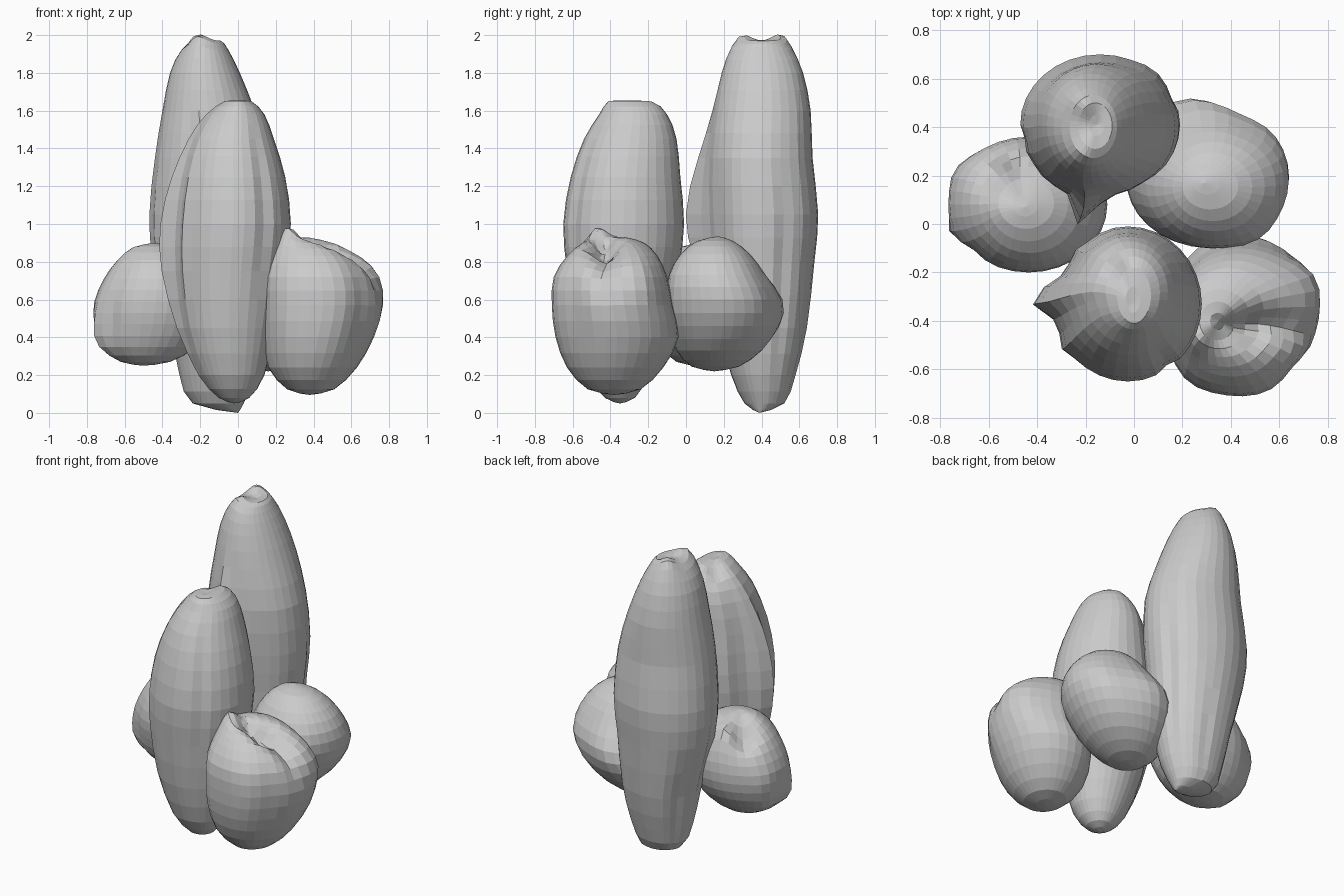
import bpy, bmesh, math


def spline(p0, p1, p2, p3, t):
    return 0.5 * (2 * p1 + (p2 - p0) * t + (2 * p0 - 5 * p1 + 4 * p2 - p3) * t * t
                  + (3 * p1 - p0 - 3 * p2 + p3) * t ** 3)


def body(name, sections, ridges=(), dents=(), dent_base=0.5, sides=32, sub=2):
    """Loft rings (z, x min, x max, y min, y max); the first and last are poles.
    Ridges are (azimuth deg, amount, width deg, z, z spread).
    Dents are (x, y, radius, z shift), fading in above dent_base."""
    n = len(sections)
    rows = []
    for i in range(n - 1):
        quad = [sections[min(max(i + k, 0), n - 1)] for k in (-1, 0, 1, 2)]
        rows += [[spline(*v, j / sub) for v in zip(*quad)] for j in range(sub)]
    rows.append(sections[-1])
    z_top = max(s[0] for s in sections)

    bm = bmesh.new()

    def point(row, a):
        z, x0, x1, y0, y1 = row
        k = 1.0
        for deg, amp, width, zc, zw in ridges:
            d = (math.degrees(a) - deg + 180) % 360 - 180
            k += amp * math.exp(-(d / width) ** 2 - ((z - zc) / zw) ** 2)
        x = (x0 + x1) / 2 + k * (x1 - x0) / 2 * math.cos(a)
        y = (y0 + y1) / 2 + k * (y1 - y0) / 2 * math.sin(a)
        fade = min(max((z - dent_base) / (z_top - dent_base) * 1.5, 0), 1)
        for dx, dy, r, dz in dents:
            z += fade * dz * math.exp(-((x - dx) ** 2 + (y - dy) ** 2) / r ** 2)
        return bm.verts.new((x, y, z))

    rings = [[point(r, 2 * math.pi * s / sides) for s in range(sides)] for r in rows[1:-1]]
    bottom, top = point(rows[0], 0), point(rows[-1], 0)
    for s in range(sides):
        t = (s + 1) % sides
        bm.faces.new((bottom, rings[0][t], rings[0][s]))
        bm.faces.new((top, rings[-1][s], rings[-1][t]))
        for lo, hi in zip(rings, rings[1:]):
            bm.faces.new((lo[s], lo[t], hi[t], hi[s]))
    mesh = bpy.data.meshes.new(name)
    bm.to_mesh(mesh)
    bm.free()
    obj = bpy.data.objects.new(name, mesh)
    bpy.context.collection.objects.link(obj)
    return obj


# Tall rear pod, with a front fin and creased lower end
body("tall_rear_pod", [
    (0.0, 0.0, 0.0, 0.39, 0.39), (0.05, -0.24, 0.03, 0.31, 0.52),
    (0.2, -0.31, 0.09, 0.24, 0.58), (0.45, -0.36, 0.14, 0.18, 0.64),
    (0.8, -0.45, 0.17, 0.14, 0.68), (1.05, -0.47, 0.19, 0.12, 0.70),
    (1.35, -0.44, 0.17, 0.12, 0.67), (1.6, -0.40, 0.09, 0.15, 0.66),
    (1.8, -0.36, 0.01, 0.19, 0.62), (1.92, -0.30, -0.05, 0.24, 0.56),
    (1.97, -0.23, -0.09, 0.31, 0.50), (1.965, -0.15, -0.15, 0.41, 0.41)],
    [(-100, 0.46, 9, 1.0, 0.42), (-55, -0.04, 12, 0.9, 0.5), (-128, 0.05, 10, 1.0, 0.5),
     (22, -0.05, 6, 0.7, 0.5), (75, -0.06, 6, 0.3, 0.3), (120, 0.05, 8, 0.4, 0.3),
     (150, -0.06, 6, 0.35, 0.35), (190, -0.05, 6, 0.8, 0.5), (50, 0.04, 8, 1.1, 0.5)],
    [(-0.22, 0.51, 0.06, 0.045), (-0.21, 0.29, 0.06, 0.04)], 1.7)

# Shorter front pod, with a left-hand fin
body("front_pod", [
    (0.05, -0.02, -0.02, -0.35, -0.35), (0.08, -0.10, 0.06, -0.43, -0.27),
    (0.2, -0.20, 0.14, -0.52, -0.20), (0.45, -0.29, 0.20, -0.59, -0.11),
    (0.75, -0.33, 0.25, -0.63, -0.04), (1.0, -0.33, 0.28, -0.65, -0.01),
    (1.25, -0.30, 0.25, -0.61, -0.03), (1.45, -0.24, 0.19, -0.54, -0.05),
    (1.58, -0.16, 0.14, -0.46, -0.10), (1.65, -0.07, 0.07, -0.41, -0.18),
    (1.65, -0.01, -0.01, -0.33, -0.33)],
    [(177, 0.30, 10, 0.9, 0.55), (150, -0.06, 10, 1.0, 0.5), (212, 0.06, 8, 0.9, 0.5),
     (197, -0.06, 6, 1.0, 0.5), (-58, -0.06, 6, 1.1, 0.4), (120, -0.05, 7, 1.2, 0.4)],
    [(-0.08, -0.19, 0.05, -0.04)], 1.4)

# Large right front bulb, cleft into two lobes near its top
body("right_front_bulb", [
    (0.095, 0.38, 0.38, -0.38, -0.38), (0.125, 0.26, 0.51, -0.52, -0.24),
    (0.24, 0.16, 0.63, -0.63, -0.12), (0.4, 0.13, 0.72, -0.69, -0.04),
    (0.57, 0.13, 0.77, -0.71, -0.07), (0.72, 0.13, 0.75, -0.70, -0.10),
    (0.83, 0.16, 0.66, -0.63, -0.15), (0.90, 0.20, 0.54, -0.55, -0.22),
    (0.93, 0.27, 0.42, -0.48, -0.32), (0.93, 0.35, 0.35, -0.40, -0.40)],
    [(-10, -0.18, 14, 0.82, 0.2), (32, 0.10, 18, 0.70, 0.18), (-42, -0.11, 20, 0.6, 0.3),
     (228, 0.08, 22, 0.55, 0.3), (140, -0.05, 20, 0.6, 0.25)],
    [(0.48, -0.43, 0.07, -0.12), (0.60, -0.42, 0.09, -0.06), (0.38, -0.44, 0.05, -0.07),
     (0.26, -0.47, 0.06, 0.06)], 0.55)

# Right rear bulb, its lower side leaning inwards
body("right_rear_bulb", [
    (0.22, 0.16, 0.16, 0.15, 0.15), (0.245, 0.06, 0.30, 0.03, 0.28),
    (0.33, -0.02, 0.46, -0.05, 0.40), (0.46, -0.03, 0.58, -0.09, 0.48),
    (0.6, 0.0, 0.64, -0.10, 0.49), (0.73, 0.05, 0.62, -0.09, 0.42),
    (0.84, 0.12, 0.54, -0.03, 0.34), (0.91, 0.20, 0.43, 0.06, 0.25),
    (0.935, 0.29, 0.29, 0.17, 0.17)],
    [(110, 0.12, 22, 0.55, 0.15), (65, -0.05, 18, 0.6, 0.2), (-55, 0.06, 20, 0.6, 0.2)])

# Left bulb
body("left_bulb", [
    (0.25, -0.50, -0.50, 0.06, 0.06), (0.27, -0.62, -0.36, -0.05, 0.18),
    (0.35, -0.73, -0.22, -0.13, 0.27), (0.47, -0.76, -0.14, -0.18, 0.34),
    (0.59, -0.76, -0.11, -0.20, 0.36), (0.71, -0.71, -0.14, -0.18, 0.34),
    (0.81, -0.64, -0.22, -0.12, 0.28), (0.88, -0.56, -0.33, -0.02, 0.19),
    (0.9, -0.45, -0.45, 0.07, 0.07)],
    [(150, 0.06, 16, 0.5, 0.2), (204, 0.12, 12, 0.40, 0.14), (225, -0.04, 10, 0.55, 0.2)],
    [(-0.57, 0.20, 0.08, -0.09), (-0.48, 0.28, 0.06, 0.05)], 0.55)
